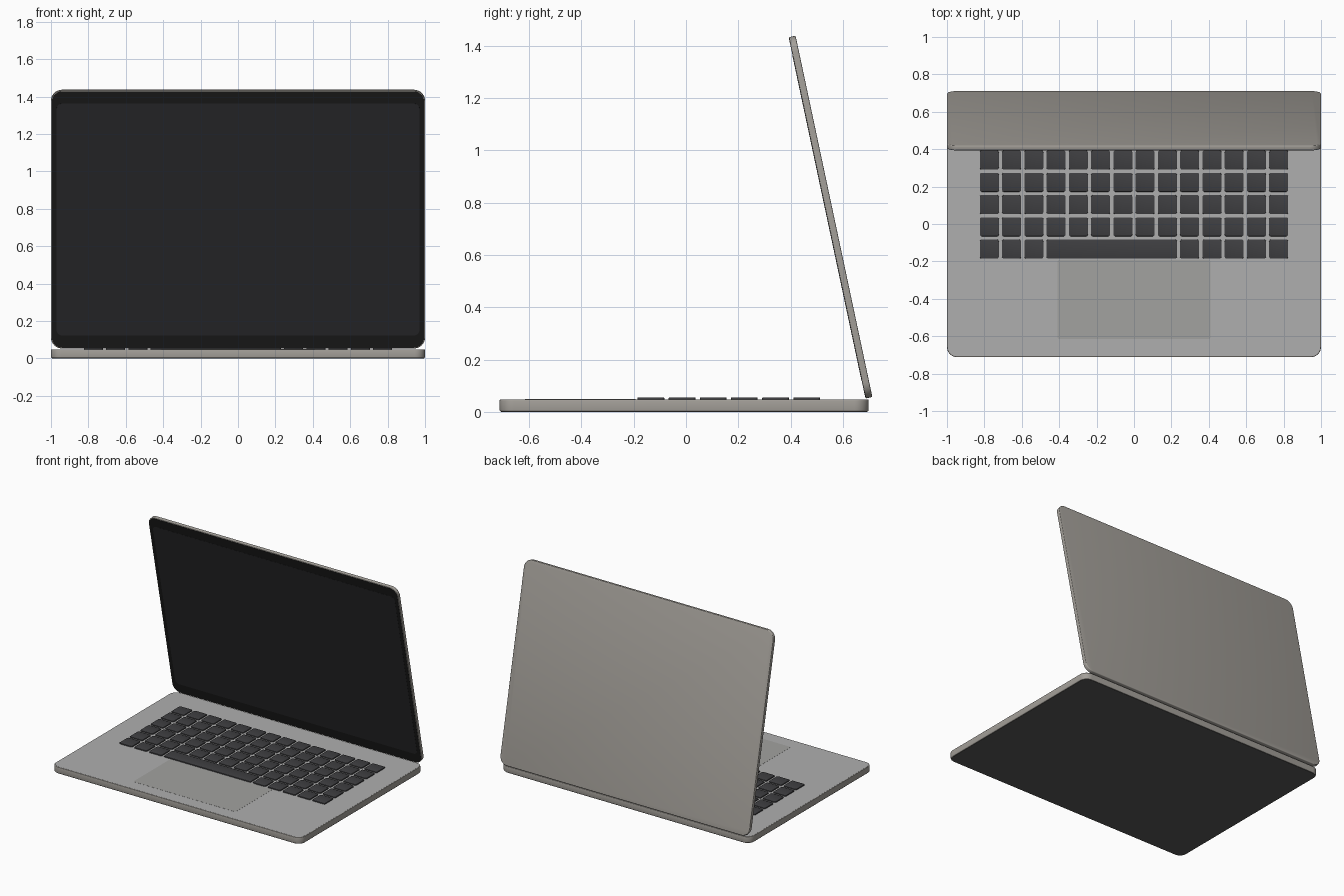
import bpy, bmesh, math

if "Cube" in bpy.data.objects:
    bpy.data.objects.remove(bpy.data.objects["Cube"])

def material(name, rgb):
    m = bpy.data.materials.new(name)
    m.diffuse_color = (*rgb, 1)
    m.use_nodes = True
    m.node_tree.nodes["Principled BSDF"].inputs["Base Color"].default_value = m.diffuse_color
    return m

ALUMINIUM = material("aluminium", (0.37, 0.35, 0.32))
DECK = material("deck_grey", (0.43, 0.43, 0.43))
PAD = material("pad_grey", (0.36, 0.36, 0.35))
KEY = material("key_black", (0.05, 0.05, 0.054))
BEZEL = material("bezel_black", (0.010, 0.010, 0.010))
SCREEN = material("screen_glass", (0.021, 0.021, 0.023))
UNDER = material("underside_grey", (0.10, 0.10, 0.095))

def outline(x0, x1, y0, y1, r, seg):
    """Rounded rectangle, counter-clockwise."""
    pts = []
    for cx, cy, a in ((x1 - r, y1 - r, 0), (x0 + r, y1 - r, 90),
                      (x0 + r, y0 + r, 180), (x1 - r, y0 + r, 270)):
        for i in range(seg + 1):
            t = math.radians(a + 90 * i / seg)
            pts.append((cx + r * math.cos(t), cy + r * math.sin(t)))
    return pts

def add_slab(bm, x0, x1, y0, y1, z0, z1, r, bottom=0.0, top=0.0, seg=8, steps=3):
    """Rounded slab whose bottom and top rims are rounded by the given radii."""
    levels = []
    for i in range(steps + 1 if bottom else 1):
        t = math.pi / 2 * i / steps
        levels.append((bottom * (1 - math.sin(t)), z0 + bottom * (1 - math.cos(t))))
    for i in range(steps + 1 if top else 1):
        t = math.pi / 2 * i / steps
        levels.append((top * (1 - math.cos(t)), z1 - top * (1 - math.sin(t))))
    rings = [[bm.verts.new((x, y, z)) for x, y in
              outline(x0 + d, x1 - d, y0 + d, y1 - d, r - d, seg)] for d, z in levels]
    n = len(rings[0])
    for a, b in zip(rings, rings[1:]):
        for i in range(n):
            j = (i + 1) % n
            bm.faces.new((a[i], a[j], b[j], b[i]))
    bm.faces.new(rings[0][::-1])
    bm.faces.new(rings[-1])

def finish(bm, name, mat):
    me = bpy.data.meshes.new(name)
    bm.to_mesh(me)
    bm.free()
    ob = bpy.data.objects.new(name, me)
    bpy.context.collection.objects.link(ob)
    me.materials.append(mat)
    bpy.ops.object.select_all(action='DESELECT')
    ob.select_set(True)
    bpy.context.view_layer.objects.active = ob
    bpy.ops.object.shade_smooth_by_angle(angle=math.radians(35))
    return ob

def slab(name, mat, *args, **kw):
    bm = bmesh.new()
    add_slab(bm, *args, **kw)
    return finish(bm, name, mat)

# Base: underside plate, body, deck surface and trackpad
Y0, Y1 = -0.712, 0.698
slab("underside_plate", UNDER, -0.994, 0.994, Y0 + 0.006, Y1 - 0.006, 0, 0.006, 0.05)
slab("base_body", ALUMINIUM, -1, 1, Y0, Y1, 0.002, 0.048, 0.055, bottom=0.006, top=0.004)
slab("deck", DECK, -0.995, 0.995, Y0 + 0.005, Y1 - 0.005, 0.044, 0.0486, 0.05)
slab("trackpad", PAD, -0.41, 0.41, -0.615, -0.192, 0.045, 0.0493, 0.012, seg=4)

# Keyboard: six rows of fourteen, with a six-wide space bar in the front row
PITCH, HALF = 0.119, 0.051
bm = bmesh.new()
for row in range(6):
    y = -0.134 + row * PITCH
    spans = [(c, c) for c in range(14)]
    if row == 0:
        spans = [s for s in spans if not 3 <= s[0] <= 8] + [(3, 8)]
    for a, b in spans:
        add_slab(bm, (a - 6.5) * PITCH - HALF, (b - 6.5) * PITCH + HALF,
                 y - HALF, y + HALF, 0.046, 0.056, 0.01, top=0.002, seg=3, steps=2)
finish(bm, "keyboard_keys", KEY)

# Lid: built flat with the screen facing +z, then tilted about its lower back edge
L, T = 1.411, 0.027
lid = [
    slab("lid_shell", ALUMINIUM, -1, 1, 0, L, 0, T - 0.001, 0.06, bottom=0.005, top=0.003),
    slab("screen_bezel", BEZEL, -0.995, 0.995, 0.005, L - 0.005, 0.02, T, 0.055),
    slab("screen", SCREEN, -0.97, 0.97, 0.072, 1.34, 0.022, T + 0.0007, 0.03),
]
for ob in lid:
    ob.location = (0, 0.712, 0.0575)
    ob.rotation_euler = (math.radians(102), 0, 0)
